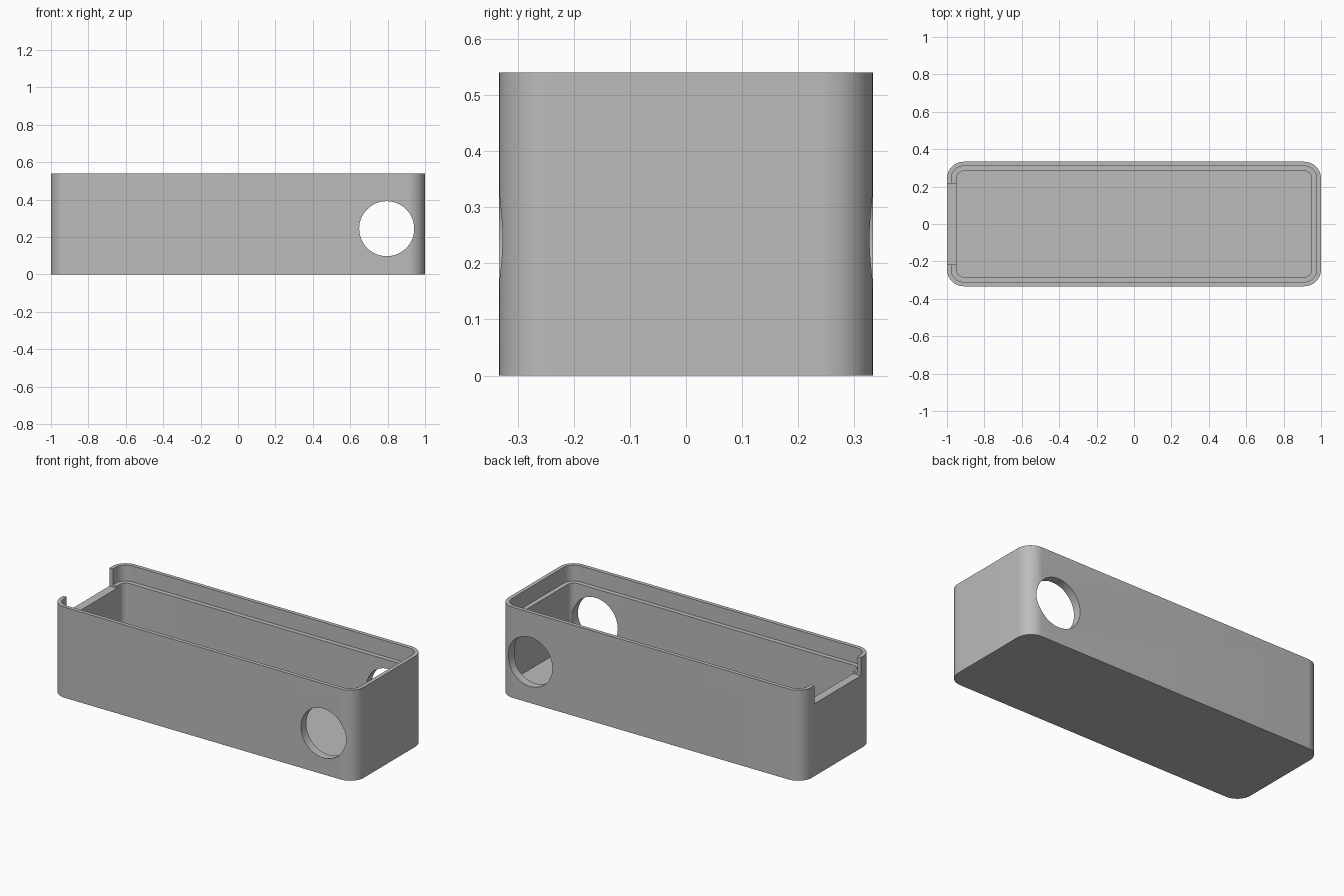
import bpy, bmesh, math

if "Cube" in bpy.data.objects:
    bpy.data.objects.remove(bpy.data.objects["Cube"])

HX, HY, H = 1.0, 0.333, 0.54      # half sizes and height
R = 0.09                          # outer corner radius
LEDGE, FLOOR = 0.445, 0.075       # lid ledge and cavity floor heights
SEG = 12

grey = bpy.data.materials.new("light grey plastic")
grey.diffuse_color = (0.5, 0.5, 0.5, 1)
grey.use_nodes = True
grey.node_tree.nodes["Principled BSDF"].inputs["Base Color"].default_value = grey.diffuse_color


def ring(bm, inset, z, r):
    """Rounded rectangle loop of vertices, inset from the outer wall."""
    verts = []
    cx, cy = HX - inset - r, HY - inset - r
    for k, (sx, sy) in enumerate([(1, 1), (-1, 1), (-1, -1), (1, -1)]):
        for i in range(SEG + 1):
            a = math.pi / 2 * (k + i / SEG)
            verts.append(bm.verts.new((sx * cx + r * math.cos(a),
                                       sy * cy + r * math.sin(a), z)))
    return verts


# Case body: outer wall, thin lip, lid ledge, cavity and floor
bm = bmesh.new()
loops = [ring(bm, 0, 0, R), ring(bm, 0, H, R),
         ring(bm, 0.023, H, R - 0.023), ring(bm, 0.023, LEDGE, R - 0.023),
         ring(bm, 0.05, LEDGE, R - 0.05), ring(bm, 0.05, FLOOR, R - 0.05)]
for a, b in zip(loops, loops[1:]):
    for i in range(len(a)):
        j = (i + 1) % len(a)
        bm.faces.new((a[i], a[j], b[j], b[i]))
bm.faces.new(loops[0][::-1])
bm.faces.new(loops[-1])
bmesh.ops.recalc_face_normals(bm, faces=bm.faces)
mesh = bpy.data.meshes.new("case_body")
bm.to_mesh(mesh)
bm.free()
body = bpy.data.objects.new("case_body", mesh)
bpy.context.collection.objects.link(body)
mesh.materials.append(grey)

# Round hole through both long walls
bpy.ops.mesh.primitive_cylinder_add(vertices=64, radius=0.147, depth=1,
                                    location=(0.795, 0, 0.245),
                                    rotation=(math.pi / 2, 0, 0))
hole = bpy.context.object
hole.name = "hole_cutter"

# Notch in the left end wall, a little below the ledge
bpy.ops.mesh.primitive_cube_add(size=1, location=(-1.0, 0, 0.432 + 0.1))
notch = bpy.context.object
notch.name = "notch_cutter"
notch.scale = (0.16, 0.435, 0.2)

for cutter in (hole, notch):
    cutter.data.materials.append(grey)
    mod = body.modifiers.new(cutter.name, 'BOOLEAN')
    mod.operation = 'DIFFERENCE'
    mod.solver = 'EXACT'
    mod.object = cutter
    cutter.hide_render = True

# Apply the cuts, remove the cutters and smooth the rounded corners
bpy.ops.object.select_all(action='DESELECT')
body.select_set(True)
bpy.context.view_layer.objects.active = body
for mod in list(body.modifiers):
    bpy.ops.object.modifier_apply(modifier=mod.name)
for cutter in (hole, notch):
    bpy.data.objects.remove(cutter)
bpy.ops.object.shade_smooth_by_angle(angle=math.radians(30))
